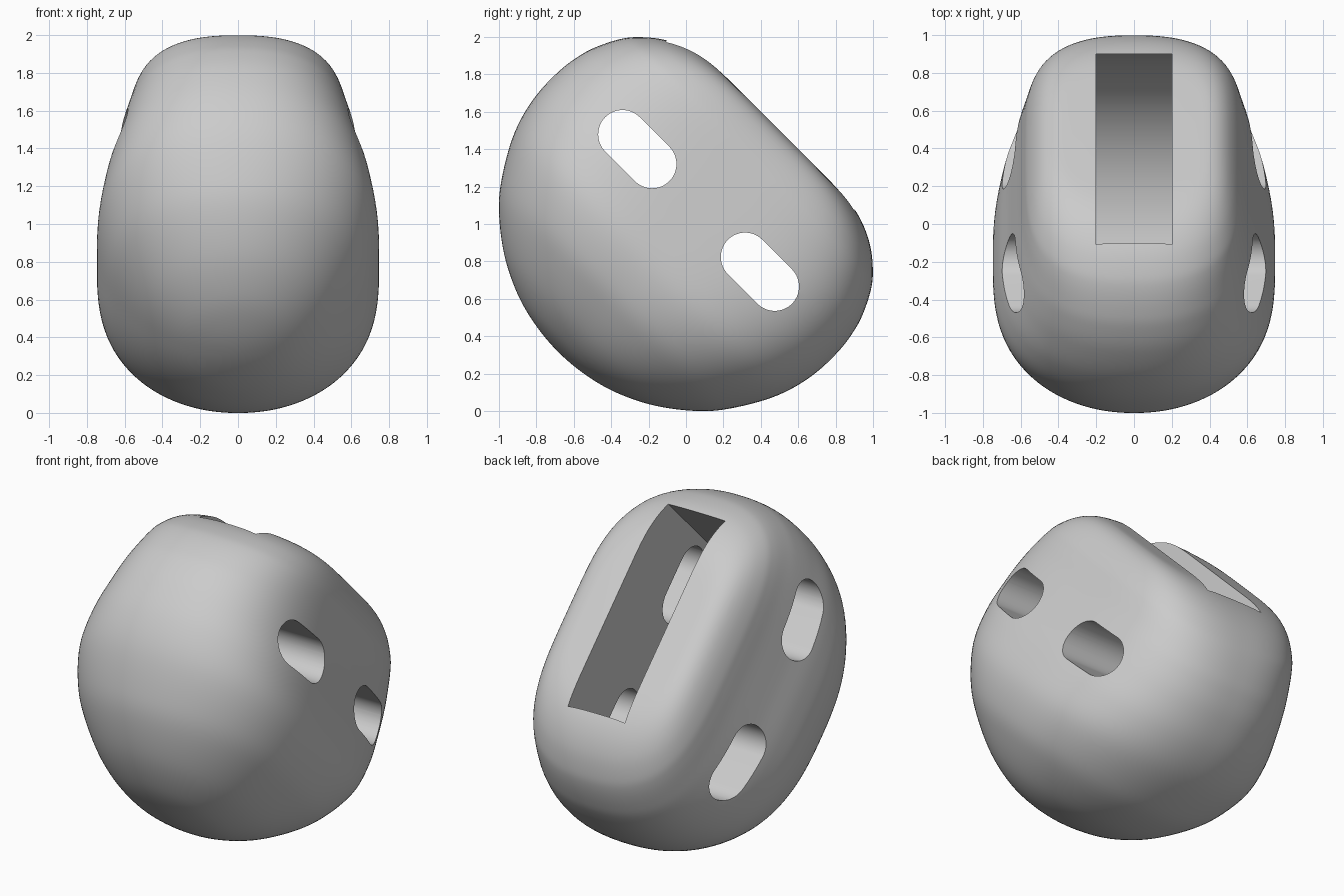
import bpy, bmesh, math
from mathutils import Vector

if "Cube" in bpy.data.objects:
    bpy.data.objects.remove(bpy.data.objects["Cube"])

R2 = math.sqrt(2)
SEG = 128


def place(x, u, n):
    """Tilted frame: u runs down the flat, n points out of it."""
    return Vector((x, (n + u) / R2, 1 + (n - u) / R2))


def mesh_object(name, bm):
    bmesh.ops.recalc_face_normals(bm, faces=bm.faces)
    mesh = bpy.data.meshes.new(name)
    bm.to_mesh(mesh)
    bm.free()
    obj = bpy.data.objects.new(name, mesh)
    bpy.context.collection.objects.link(obj)
    return obj


def spline(a, b, c, d, t):
    return 0.5 * (2 * b + (c - a) * t + (2 * a - 5 * b + 4 * c - d) * t * t
                  + (3 * b - a - 3 * c + d) * t ** 3)


def prism(name, outline, half_width):
    """Extrude a (u, n) outline across x."""
    bm = bmesh.new()
    sides = [[bm.verts.new(place(x, u, n)) for u, n in outline]
             for x in (-half_width, half_width)]
    bm.faces.new(sides[0])
    bm.faces.new(sides[1])
    for i in range(len(outline)):
        j = (i + 1) % len(outline)
        bm.faces.new((sides[0][i], sides[0][j], sides[1][j], sides[1][i]))
    return mesh_object(name, bm)


def arc(cu, cn, r, start, end, steps=32):
    angles = [math.radians(start + (end - start) * i / steps) for i in range(steps + 1)]
    return [(cu + r * math.cos(a), cn + r * math.sin(a)) for a in angles]


# Rounded body: stations of (height n, half length, half width)
stations = [Vector(s) for s in (
    (-0.95, -0.19, -0.17), (-0.967, 0, 0), (-0.95, 0.19, 0.17), (-0.9, 0.376, 0.325),
    (-0.8, 0.576, 0.475), (-0.65, 0.765, 0.61), (-0.5, 0.885, 0.7), (-0.3, 0.995, 0.747),
    (-0.1, 1.05, 0.722), (0.1, 1.058, 0.667), (0.25, 1.035, 0.629), (0.35, 1.0, 0.605),
    (0.45, 0.948, 0.584), (0.52, 0.893, 0.566), (0.6, 0.8, 0.53), (0.66, 0.69, 0.485),
    (0.695, 0.57, 0.43), (0.707, 0.424, 0.36), (0.707, 0.2, 0.2))]
levels = []
for k in range(1, len(stations) - 2):
    levels += [spline(*stations[k - 1:k + 3], i / 6) for i in range(6)]
levels.append(stations[-2])

bm = bmesh.new()
pole = bm.verts.new(place(0, 0, levels[0].x))
rings = []
for n, length, width in levels[1:]:
    # Sections turn from near elliptical at the bottom to flat-sided at the top
    rise = (n - levels[0].x) / 1.674
    side, tip = 2.2 + 2 * rise, 2 + 0.5 * rise
    ring = []
    for i in range(SEG):
        a = 2 * math.pi * (i + 0.5) / SEG
        s = math.sin(a)
        bulge = (1 - abs(s) ** side) ** (1 / tip)
        ring.append(bm.verts.new(place(math.copysign(width * bulge, math.cos(a)),
                                       length * s, n)))
    rings.append(ring)
for i in range(SEG):
    j = (i + 1) % SEG
    bm.faces.new((pole, rings[0][i], rings[0][j]))
    for lower, upper in zip(rings, rings[1:]):
        bm.faces.new((lower[i], lower[j], upper[j], upper[i]))
bm.faces.new(rings[-1])
body = mesh_object("rounded_body", bm)

# Deep groove in the flat: straight upper end wall, round floor, undercut lower end
groove = [(-0.764, 1.2)] + arc(0, 0.03, 0.879, 209.7, 405, 96) + [(0.32, 0.95), (0.07, 1.2)]
cutters = [prism("groove_cutter", groove, 0.2)]
# Two slots right through the sides
for name, u in (("upper_slot_cutter", -0.467), ("lower_slot_cutter", 0.46)):
    slot = arc(u + 0.112, 0.099, 0.13, -90, 90) + arc(u - 0.112, 0.099, 0.13, 90, 270)
    cutters.append(prism(name, slot, 1.0))

bpy.context.view_layer.objects.active = body
for cutter in cutters:
    cutter.hide_render = True
    cut = body.modifiers.new(cutter.name, "BOOLEAN")
    cut.operation, cut.solver, cut.object = "DIFFERENCE", "EXACT", cutter
    bpy.ops.object.modifier_apply(modifier=cut.name)
    bpy.data.objects.remove(cutter)

# Plain grey
grey = bpy.data.materials.new("plain grey")
grey.use_nodes = True
colour = (0.6, 0.6, 0.6, 1)
grey.diffuse_color = colour
grey.node_tree.nodes["Principled BSDF"].inputs["Base Color"].default_value = colour
body.data.materials.clear()
body.data.materials.append(grey)

bpy.ops.object.select_all(action="DESELECT")
body.select_set(True)
bpy.ops.object.shade_smooth_by_angle(angle=math.radians(35))
